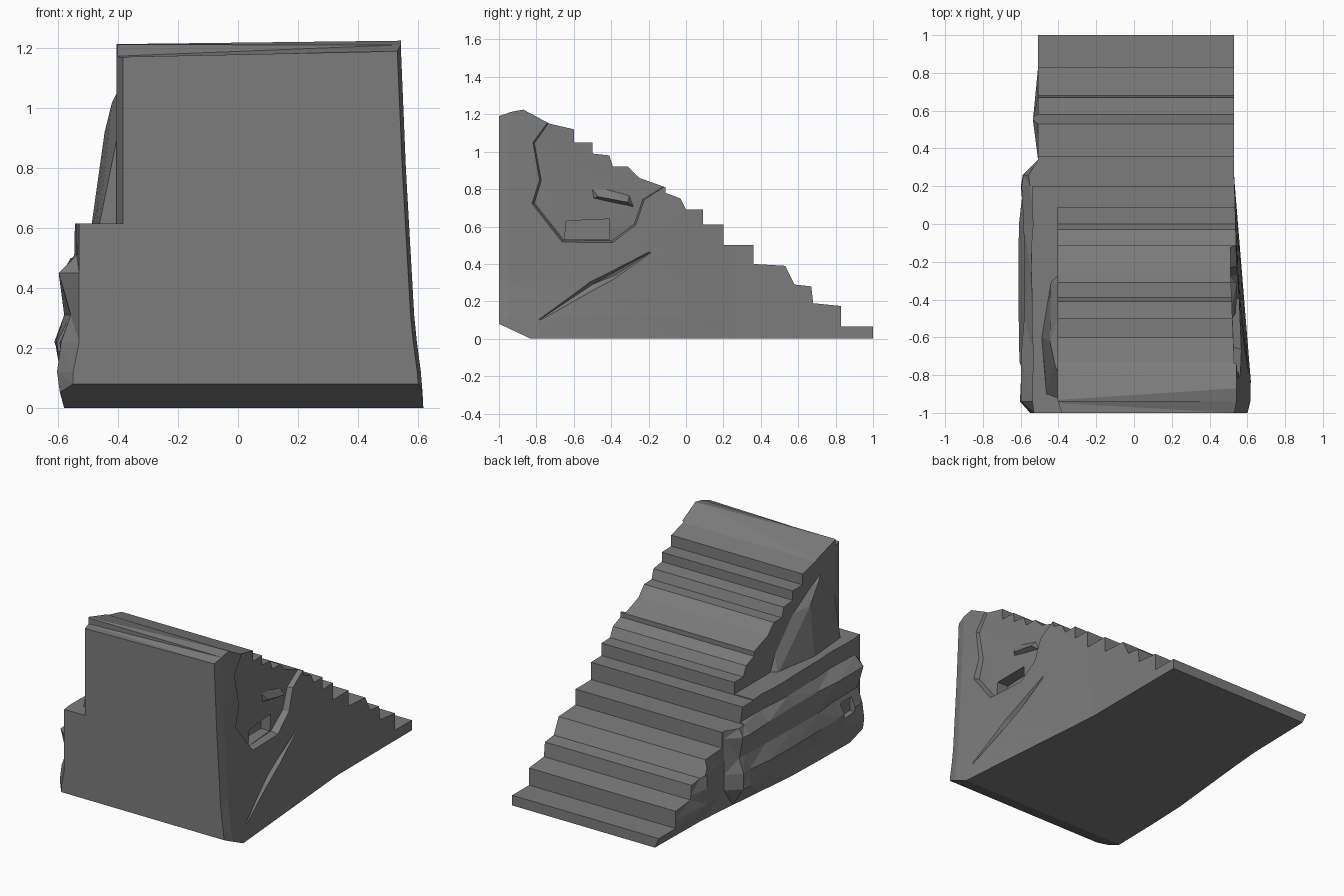
import bpy, bmesh, random
from mathutils import Vector

random.seed(4)
cube = bpy.data.objects.get("Cube")
if cube:
    bpy.data.objects.remove(cube)

stone = bpy.data.materials.new("grey stone")
stone.use_nodes = True
GREY = (0.2, 0.2, 0.2, 1)
stone.diffuse_color = GREY
stone.node_tree.nodes["Principled BSDF"].inputs["Base Color"].default_value = GREY


def make_object(name, bm):
    bmesh.ops.recalc_face_normals(bm, faces=bm.faces)
    mesh = bpy.data.meshes.new(name)
    bm.to_mesh(mesh)
    bm.free()
    mesh.materials.append(stone)
    obj = bpy.data.objects.new(name, mesh)
    bpy.context.collection.objects.link(obj)
    return obj


def prism(bm, outline, x0, x1):
    """Extrude a (y, z) outline between two x positions."""
    face = bm.faces.new([bm.verts.new((x0, y, z)) for y, z in outline])
    new = bmesh.ops.extrude_face_region(bm, geom=[face])["geom"]
    moved = [v for v in new if isinstance(v, bmesh.types.BMVert)]
    bmesh.ops.translate(bm, verts=moved, vec=(x1 - x0, 0, 0))


def cutter(name, outline, x0, x1):
    bm = bmesh.new()
    prism(bm, outline, x0, x1)
    return make_object(name, bm)


def hull(name, points):
    bm = bmesh.new()
    for p in points:
        bm.verts.new(p)
    bmesh.ops.convex_hull(bm, input=bm.verts[:])
    return make_object(name, bm)


def combine(target, other, operation):
    mod = target.modifiers.new(other.name, "BOOLEAN")
    mod.operation = operation
    mod.solver = "EXACT"
    mod.object = other
    other.hide_render = True
    bpy.context.view_layer.objects.active = target
    bpy.ops.object.modifier_apply(modifier=mod.name)
    bpy.data.objects.remove(other)


def lerp_table(table, t):
    """Piecewise linear lookup."""
    for (a, u), (b, v) in zip(table, table[1:]):
        if t <= b:
            return u + (v - u) * max(0, (t - a) / (b - a))
    return table[-1][1]


# Stepped block: side profile extruded across the width
profile = [(-.83, 0), (-1, .08), (-1, 1.19), (-.9, 1.225), (-.73, 1.15),
           (-.6, 1.12), (-.6, 1.05), (-.5, 1.05), (-.5, .99), (-.41, .98),
           (-.39, .92), (-.31, .92), (-.25, .86), (-.11, .81), (-.11, .78),
           (-.03, .75), (0, .69), (.09, .69), (.09, .61), (.2, .61),
           (.2, .5), (.36, .5), (.36, .4), (.53, .39), (.58, .29),
           (.67, .28), (.68, .19), (.83, .175), (.83, .065), (1, .065), (1, 0)]
bm = bmesh.new()
prism(bm, profile, -.52, .52)

# Slice the block so that both flanks can be roughened
cuts = [(Vector((0, y, 0)), Vector((0, 1, 0)))
        for y in (-.94, -.7, -.5, -.25, 0, .2, .26, .34, .55)]
cuts += [(Vector((0, 0, z)), Vector((0, 0, 1))) for z in (.12, .22, .31, .45, .51, .8)]
for co, no in cuts:
    bmesh.ops.bisect_plane(bm, geom=bm.verts[:] + bm.edges[:] + bm.faces[:],
                           plane_co=co, plane_no=no)

right_flare = [(0, .09), (.12, .08), (.27, .06), (.8, .03), (1.2, .013)]
left_bulge = [(0, -.575), (.12, -.59), (.22, -.6), (.31, -.57), (.45, -.585),
              (.51, -.54), (.61, -.54)]
left_foot = [(-.83, -.58), (-.3, -.57), (.2, -.52), (.5, -.49), (1, -.48)]
for v in bm.verts:
    x, y, z = v.co
    inner = -.98 < y < .27 and 0 < z < .6
    if x > 0:
        front = min(1, max(0, (.25 - y) / 1.1))
        v.co.x = .53 + front * lerp_table(right_flare, z)
        if y < -.98:
            v.co.x -= .012
    elif z < .01:
        v.co.x = lerp_table(left_foot, y)
    elif y < -.98:
        v.co.x = -.55 if z < .2 else -.53
    elif y < .27:
        v.co.x = lerp_table(left_bulge, z)
        if inner:
            v.co.x += random.uniform(-.016, .016)
    elif abs(y - .55) < .02:
        v.co.x = -.535
    else:
        v.co.x = -.508
    # The crest and its front edge run slightly askew
    if z > 1.22:
        v.co.y, v.co.z = (-.94, 1.212) if x < 0 else (-.87, 1.225)
    elif z > 1.18 and x < 0:
        v.co.z = 1.168
flanks = [f for f in bm.faces if abs(f.normal.x) > .5]
bmesh.ops.triangulate(bm, faces=flanks)
bmesh.ops.triangulate(bm, faces=[f for f in bm.faces if f.calc_center_median().z > 1.14])
stairs = make_object("stone_stairs", bm)

# Ledge beside the upper flight, with a bevelled front corner on the wall
combine(stairs, cutter("ledge_cut", [(-1.1, .615), (-1.1, 1.4), (.1, 1.4), (.1, .615)],
                       -.8, -.405), "DIFFERENCE")
combine(stairs, hull("corner_cut", [(x, y, z) for z in (.615, 1.4) for x, y in
                                    ((-.408, -.92), (-.38, -1.01), (-.45, -1.01), (-.45, -.92))]),
        "DIFFERENCE")

# Worn hollow in the upper right flank, open at the steps
hollow = [(-.74, 1.2), (-.84, 1.06), (-.8, .85), (-.84, .72), (-.67, .51), (-.39, .505),
          (-.26, .6), (-.21, .74), (-.05, .84), (-.2, 1.0)]
bm = bmesh.new()
outer = [bm.verts.new((.6, y, z)) for y, z in hollow]
inner = [bm.verts.new((.53 if y < -.6 else .51, -.47 + (y + .47) * .92, .82 + (z - .82) * .94))
         for y, z in hollow]
bm.faces.new(outer)
floor = bm.faces.new(inner)
for i in range(len(hollow)):
    j = (i + 1) % len(hollow)
    bm.faces.new((outer[i], outer[j], inner[j], inner[i]))
bmesh.ops.triangulate(bm, faces=[floor])
combine(stairs, make_object("hollow_cut", bm), "DIFFERENCE")

# Square niche under the hollow
combine(stairs, cutter("niche_cut", [(-.65, .53), (-.64, .63), (-.41, .64), (-.41, .53)],
                       .45, .7), "DIFFERENCE")

# Broken stone inside the hollow
combine(stairs, hull("hollow_stone", [(.49, -.55, .87), (.49, -.53, .74), (.49, -.3, .79),
                                      (.49, -.26, .69), (.54, -.47, .76), (.545, -.31, .73)]),
        "UNION")

# Diagonal crack low on the right flank
combine(stairs, hull("crack_cut", [(.603, -.8, .09), (.543, -.17, .475), (.54, -.5, .29),
                                   (.64, -.55, .33), (.64, -.42, .25), (.535, -.38, .34)]),
        "DIFFERENCE")

# Small socket in the left flank
combine(stairs, cutter("socket_cut", [(-.86, .19), (-.86, .28), (-.74, .28), (-.74, .19)],
                       -.7, -.56), "DIFFERENCE")

# Rough rock against the wall above the ledge
combine(stairs, hull("wall_rock", [(-.35, -.94, 1.16), (-.35, -.35, .88), (-.42, -.74, 1.02),
                                   (-.445, -.62, .92), (-.44, -.8, .8), (-.47, -.78, .66),
                                   (-.49, -.6, .6), (-.465, -.9, .6), (-.44, -.3, .6),
                                   (-.35, -.22, .6), (-.35, -.94, .6)]), "UNION")
